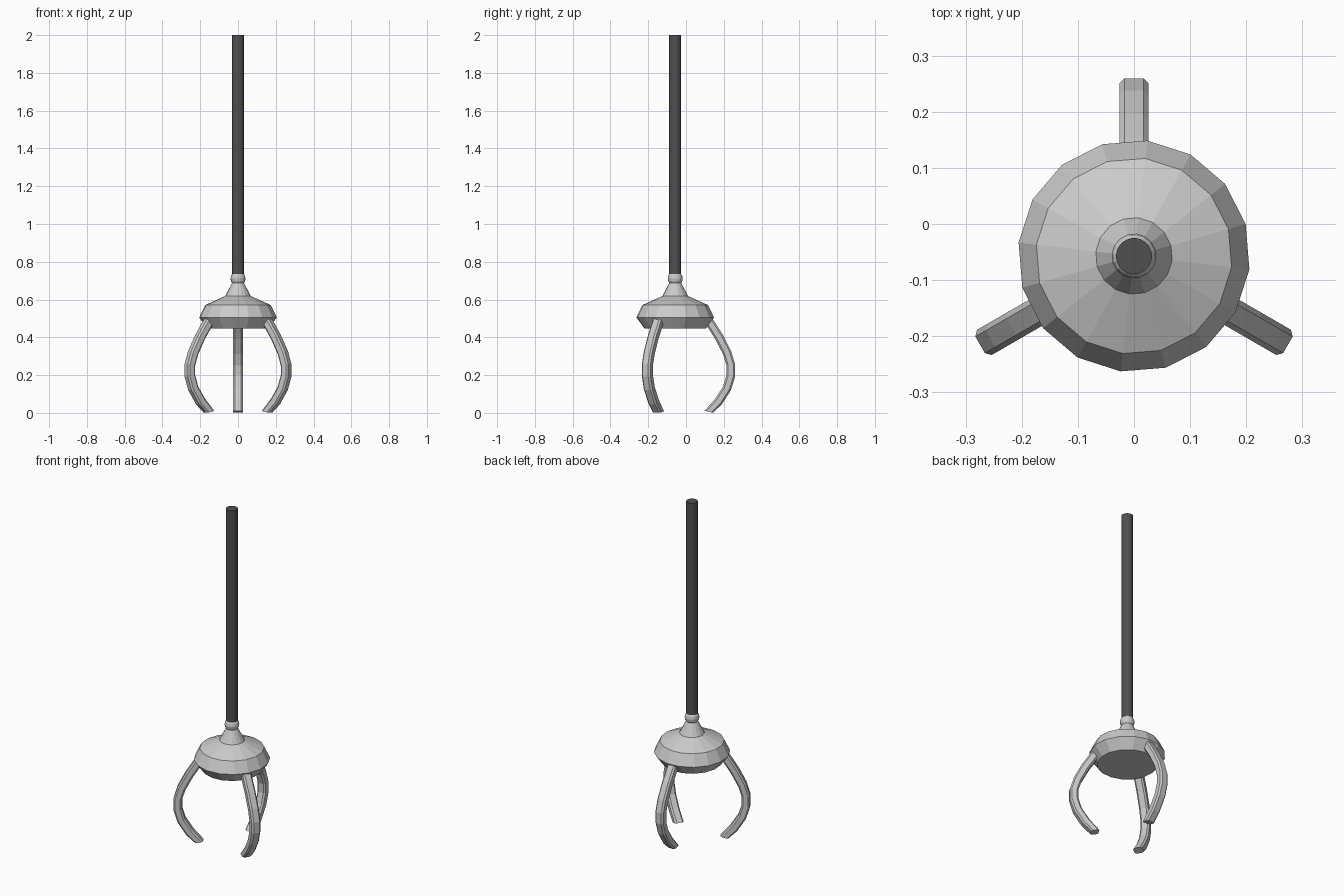
import bpy, bmesh, math
from mathutils import Vector, Matrix

if "Cube" in bpy.data.objects:
    bpy.data.objects.remove(bpy.data.objects["Cube"])

AXIS_Y = -0.057   # the shaft sits slightly forward of the model centre


def finish(bm, name, mat=None):
    bmesh.ops.recalc_face_normals(bm, faces=bm.faces)
    me = bpy.data.meshes.new(name)
    bm.to_mesh(me)
    bm.free()
    ob = bpy.data.objects.new(name, me)
    bpy.context.collection.objects.link(ob)
    if mat:
        me.materials.append(mat)
    return ob


def loft(rings, name, mat=None):
    """Skin a list of equal-length point rings and cap both ends."""
    bm = bmesh.new()
    loops = [[bm.verts.new(p) for p in ring] for ring in rings]
    n = len(loops[0])
    for a, b in zip(loops, loops[1:]):
        for i in range(n):
            j = (i + 1) % n
            bm.faces.new((a[i], a[j], b[j], b[i]))
    bm.faces.new(loops[0])
    bm.faces.new(loops[-1])
    return finish(bm, name, mat)


def lathe(profile, name, sides=16, phase=-6.6, mat=None):
    rings = []
    for r, z in profile:
        angles = [math.radians(phase) + math.tau * i / sides for i in range(sides)]
        rings.append([(r * math.cos(a), AXIS_Y + r * math.sin(a), z) for a in angles])
    return loft(rings, name, mat)


# Faceted hub and tapered neck
lathe([(0.163, 0.446), (0.207, 0.505), (0.175, 0.571), (0.069, 0.618)], "hub")
lathe([(0.069, 0.617), (0.031, 0.69)], "neck")

# Ball joint
ball = [(max(0.004, 0.04 * math.sin(math.pi * i / 8)), 0.711 - 0.04 * math.cos(math.pi * i / 8))
        for i in range(9)]
lathe(ball, "ball_joint")

# Dark cable shaft
dark = bpy.data.materials.new("dark_grey")
dark.diffuse_color = (0.08, 0.08, 0.08, 1)
dark.use_nodes = True
dark.node_tree.nodes["Principled BSDF"].inputs["Base Color"].default_value = dark.diffuse_color
lathe([(0.032, 0.735), (0.032, 2.0)], "shaft", sides=24, mat=dark)

# Claws: a chamfered bar swept along a bowed path (radius, height)
path = [(0.165, 0.505), (0.192, 0.465), (0.232, 0.402), (0.274, 0.32), (0.294, 0.255),
        (0.294, 0.195), (0.274, 0.13), (0.229, 0.06), (0.178, 0.006)]
path = [Vector(p) for p in path]
W, T, C = 0.026, 0.023, 0.009   # half width, half thickness, chamfer
section = [(W - C, T), (W, T - C), (W, C - T), (W - C, -T),
           (C - W, -T), (-W, C - T), (-W, T - C), (C - W, T)]
for k, angle in enumerate((90, 210, 330)):
    turn = Matrix.Translation((0, AXIS_Y, 0)) @ Matrix.Rotation(math.radians(angle), 4, 'Z')
    rings = []
    for i, p in enumerate(path):
        d = (path[min(i + 1, len(path) - 1)] - path[max(i - 1, 0)]).normalized()
        out = Vector((-d.y, d.x))
        if i == len(path) - 1:          # tip is cut nearly level
            out = Vector((0.97, -0.22))
        rings.append([turn @ Vector((p.x + out.x * t, w, p.y + out.y * t)) for w, t in section])
    loft(rings, f"claw_{k + 1}")
